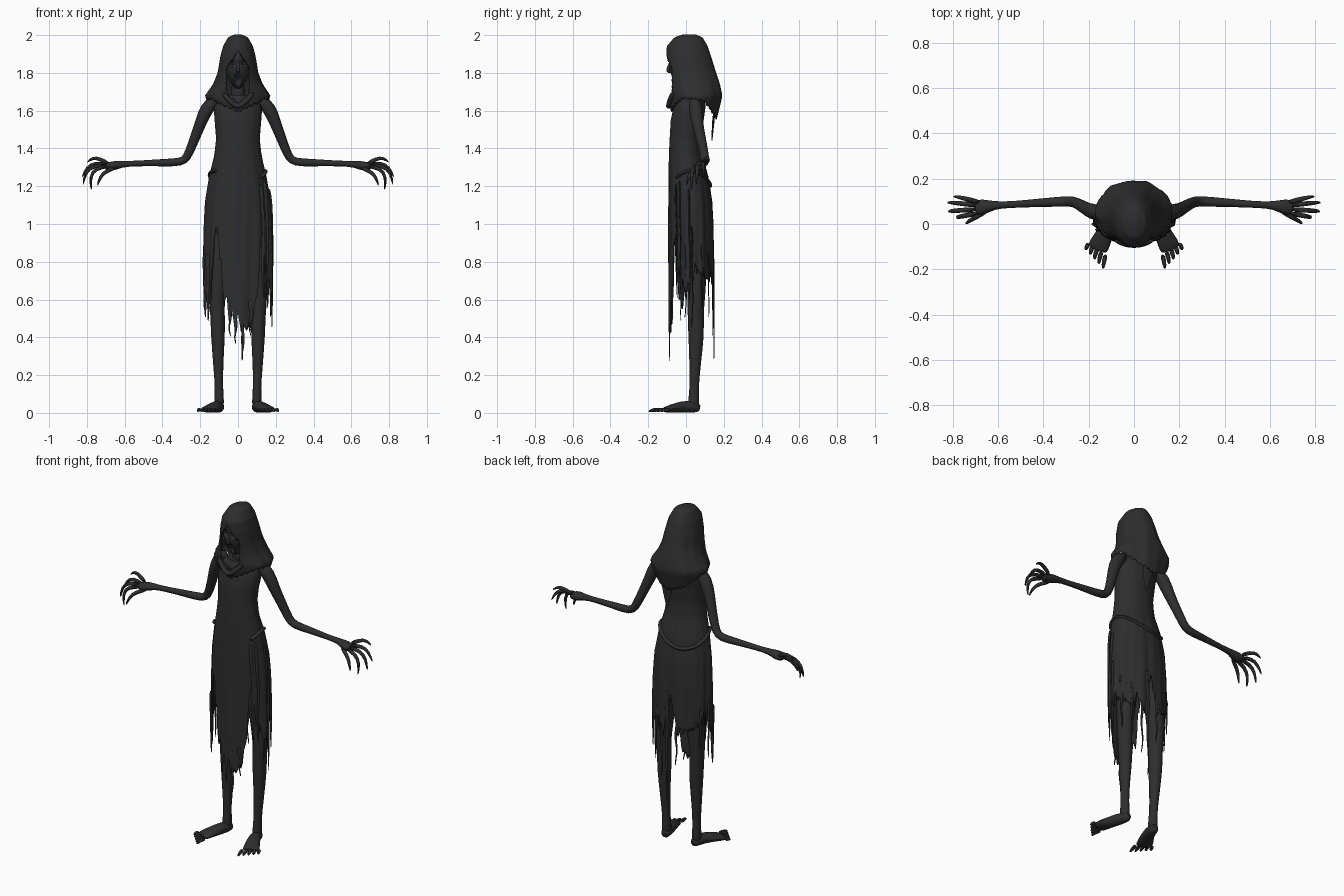
import bpy, bmesh, math, random
from mathutils import Vector

random.seed(4)
old = bpy.data.objects.get("Cube")
if old:
    bpy.data.objects.remove(old, do_unlink=True)

charcoal = bpy.data.materials.new("charcoal")
charcoal.use_nodes = True
COLOR = (0.027, 0.027, 0.027, 1)
charcoal.diffuse_color = COLOR
charcoal.node_tree.nodes["Principled BSDF"].inputs["Base Color"].default_value = COLOR


def finish(bm, name, subdivide=0, thickness=0):
    bmesh.ops.recalc_face_normals(bm, faces=bm.faces)
    mesh = bpy.data.meshes.new(name)
    bm.to_mesh(mesh)
    bm.free()
    mesh.materials.append(charcoal)
    ob = bpy.data.objects.new(name, mesh)
    bpy.context.collection.objects.link(ob)
    if thickness:
        mod = ob.modifiers.new("cloth", 'SOLIDIFY')
        mod.thickness, mod.offset = thickness, 0
    if subdivide:
        ob.modifiers.new("smooth", 'SUBSURF').levels = subdivide
        ob.modifiers["smooth"].render_levels = subdivide
    bpy.ops.object.select_all(action='DESELECT')
    ob.select_set(True)
    bpy.context.view_layer.objects.active = ob
    bpy.ops.object.shade_smooth_by_angle(angle=math.radians(40))
    return ob


def tube(name, points, ref=(0, 1, 0), sides=10, mirror=1, subdivide=1):
    """Sweep an ellipse along points of (x, y, z, half width, half depth)."""
    bm, rings = bmesh.new(), []
    path = [Vector((p[0] * mirror, p[1], p[2])) for p in points]
    for i, p in enumerate(points):
        t = (path[min(i + 1, len(path) - 1)] - path[max(i - 1, 0)]).normalized()
        side = Vector(ref).cross(t).normalized()
        up = t.cross(side)
        w, h = p[3], p[-1]
        angles = [math.tau * k / sides for k in range(sides)]
        rings.append([bm.verts.new(path[i] + side * w * math.cos(a) + up * h * math.sin(a)) for a in angles])
    for a, b in zip(rings, rings[1:]):
        for k in range(sides):
            bm.faces.new((a[k], a[k - 1], b[k - 1], b[k]))
    bm.faces.new(rings[0])
    bm.faces.new(rings[-1])
    return finish(bm, name, subdivide)


def lookup(table, key):
    """Interpolate rows sorted by rising first value."""
    key = min(max(key, table[0][0]), table[-1][0])
    for a, b in zip(table, table[1:]):
        if key <= b[0]:
            f = (key - a[0]) / (b[0] - a[0])
            return [u + (v - u) * f for u, v in zip(a[1:], b[1:])]


def on_shell(table, deg, z, grow=1.0):
    """Point on a garment; angle is 0 at the front, growing toward +x."""
    half, front, back = lookup(table, z)
    a, mid, depth = math.radians(deg), (front + back) / 2, (back - front) / 2
    return Vector((half * grow * math.sin(a), mid - depth * grow * math.cos(a), z))


def garment(name, table, top, hem, fold, cols, rows, power=1.0, hole=None, cap=False):
    bm, grid = bmesh.new(), []
    hems = [hem(360 * c / cols - 180, c) for c in range(cols)]
    for r in range(rows + 1):
        t = (r / rows) ** power
        ring = []
        for c in range(cols):
            deg = 360 * c / cols - 180
            z = top + (hems[c] - top) * t
            ring.append(bm.verts.new(on_shell(table, deg, z, 1 + fold(deg, z))))
        grid.append(ring)
    for a, b in zip(grid, grid[1:]):
        for c in range(cols):
            bm.faces.new((a[c], a[c - 1], b[c - 1], b[c]))
    if cap:
        bm.faces.new(grid[0])
    if hole:
        gone = [f for f in bm.faces if hole(f.calc_center_median())]
        bmesh.ops.delete(bm, geom=gone, context='FACES')
    return finish(bm, name, 0, 0.007)


# Ragged dress: rows of height, half width, front y, back y
DRESS = [(0.4, .178, -.088, .148), (0.7, .178, -.088, .147), (1.0, .174, -.088, .142),
         (1.12, .168, -.088, .135), (1.25, .148, -.088, .115), (1.36, .122, -.087, .085),
         (1.45, .112, -.083, .08), (1.55, .12, -.077, .09), (1.62, .125, -.062, .1),
         (1.68, .07, -.04, .09)]
HEM = [(-180, .9), (-165, .68), (-140, .72), (-110, .76), (-80, .68), (-65, .55), (-55, .6),
       (-48, .75), (-42, .98), (-36, .93), (-28, .62), (-18, .48), (-5, .42), (20, .44),
       (30, .5), (38, .72), (45, .95), (55, .72), (85, .6), (100, .74), (140, .7),
       (165, .66), (180, .9)]
TEETH = [random.uniform(.0, .13) for k in range(40)]


def dress_hem(deg, c):
    return lookup(HEM, deg)[0] + TEETH[c // 4 % 40] * abs(c % 4 - 2) / 2


def dress_fold(deg, z):
    a = math.radians(deg)
    loose = min(max((1.45 - z) / .5, .15), 1)
    return loose * (.022 * math.sin(9 * a + 2 * z) + .014 * math.sin(17 * a - 3 * z))


garment("dress", DRESS, 1.68, dress_hem, dress_fold, 144, 44, cap=True)

# Hood and shoulder cape
HOOD = [(1.54, .13, -.07, .155), (1.62, .15, -.076, .176), (1.68, .168, -.082, .19), (1.74, .127, -.088, .177),
        (1.8, .104, -.098, .157), (1.88, .091, -.102, .132), (1.94, .076, -.098, .112),
        (1.985, .05, -.06, .085), (2.0, .018, -.015, .05)]
HOOD_HEM = [(-180, 1.55), (-145, 1.58), (-105, 1.65), (-60, 1.66), (0, 1.59),
            (60, 1.66), (105, 1.65), (145, 1.58), (180, 1.55)]


def hood_fold(deg, z):
    a = math.radians(deg)
    return (2 - z) * (.05 * math.sin(7 * a + 4 * z) + .035 * math.sin(12 * a))


def face_hole(p):
    width = .062 * min(1, max(0, (1.915 - p.z) / .09)) * min(1, max(0, (p.z - 1.64) / .06))
    return p.y < 0 and abs(p.x) < width


garment("hood", HOOD, 2.0, lambda d, c: lookup(HOOD_HEM, d)[0] + .012 * (c % 3 == 0),
        hood_fold, 96, 36, 1.4, face_hole, True)
tube("cape_back_tatter", [(.02, .15, 1.6, .05, .008), (.025, .142, 1.52, .03, .006),
                          (.03, .137, 1.43, .004, .003)])

# Gaunt face with hollow eyes and open mouth
bm = bmesh.new()
bmesh.ops.create_uvsphere(bm, u_segments=32, v_segments=24, radius=1)
for v in bm.verts:
    jaw = 1 - .35 * max(0, -v.co.z)
    v.co = Vector((v.co.x * .07 * jaw, v.co.y * .075 - .012, v.co.z * .115 + 1.83))
    if v.co.y < -.02:
        for x, z, size, deep in ((-.027, 1.85, .02, .03), (.027, 1.85, .02, .03), (0, 1.765, .022, .03)):
            d = math.hypot(v.co.x - x, (v.co.z - z) * (.6 if x == 0 else 1)) / size
            v.co.y += deep * max(0, 1 - d * d)
finish(bm, "head")
tube("nose", [(0, -.075, 1.87, .007), (0, -.093, 1.83, .009), (0, -.098, 1.808, .012), (0, -.08, 1.8, .006)])
tube("neck", [(0, .01, 1.78, .04), (0, .015, 1.62, .045)])
tube("scarf_fold", [(-.085, -.07, 1.7, .012), (-.04, -.088, 1.645, .016), (0, -.09, 1.615, .018),
                    (.04, -.088, 1.645, .016), (.085, -.07, 1.7, .012)])

# Waist sash, low at the back
sash = [on_shell(DRESS, 48 + 24 * k, 1.24 + .045 * math.sin(k * .75), 1.0) for k in range(12)]
tube("waist_sash", [(*p, .022, .012) for p in sash], (0, 0, 1))

# Long torn strips hanging from the hem: angle, top, bottom, half width
STRIPS = [(8, .6, .27, .016), (-4, .6, .36, .014), (-14, .6, .4, .012), (22, .6, .42, .014),
          (172, .95, .27, .016), (160, .8, .4, .014), (-168, .8, .5, .014), (-120, .85, .62, .016),
          (-96, .9, .54, .013), (-75, .85, .5, .02), (-62, .85, .48, .018), (74, .9, .5, .014),
          (92, 1.0, .44, .014), (86, 1.2, .58, .018), (60, 1.24, .62, .02), (48, 1.22, .6, .02),
          (118, .9, .55, .015), (140, .85, .5, .014)]
for i, (deg, top, low, w) in enumerate(STRIPS):
    pts = []
    for k in range(7):
        t = k / 6
        p = on_shell(DRESS, deg + 2.5 * math.sin(k * 2 + i), top + (low - top) * t, 1.01)
        size = w * (1 - .8 * t)
        pts.append((*p, size, max(.003, size * .4)))
    tube(f"torn_strip_{i + 1}", pts, sides=6)

# Limbs, built once and mirrored
ARM = [(.11, .045, 1.665, .03), (.165, .05, 1.62, .04), (.2, .06, 1.53, .031), (.238, .085, 1.43, .026),
       (.27, .1, 1.35, .024), (.3, .1, 1.326, .024), (.4, .095, 1.325, .02), (.55, .085, 1.32, .014),
       (.62, .083, 1.317, .018), (.66, .075, 1.307, .028, .036), (.71, .072, 1.303, .018, .037)]
FINGERS = {"thumb": [(.645, .06, 1.3), (.7, .03, 1.28), (.73, .012, 1.25), (.745, .0, 1.2)],
           "index": [(.69, .048, 1.305), (.755, .035, 1.295), (.785, .03, 1.25), (.775, .028, 1.175)],
           "middle": [(.69, .065, 1.308), (.77, .06, 1.31), (.81, .058, 1.27), (.82, .055, 1.205)],
           "ring": [(.69, .083, 1.31), (.76, .09, 1.325), (.8, .094, 1.3), (.827, .095, 1.245)],
           "little": [(.68, .095, 1.315), (.73, .108, 1.345), (.77, .118, 1.352), (.8, .122, 1.325)]}
LEG = [(.09, .06, 1.0, .07), (.1, .055, .75, .056), (.113, .055, .6, .043, .047), (.108, .05, .52, .039, .043),
       (.106, .055, .42, .039, .044), (.105, .048, .25, .027, .03), (.1, .043, .13, .021, .024),
       (.1, .04, .06, .027, .03), (.1, .04, .02, .025, .03)]
FOOT = [(.092, .075, .022, .014, .018), (.097, .055, .03, .03, .03), (.11, .0, .034, .034, .034),
        (.132, -.05, .028, .042, .028), (.155, -.095, .019, .05, .019), (.165, -.118, .015, .045, .013)]
for label, s in (("left", 1), ("right", -1)):
    tube(f"{label}_arm", ARM, mirror=s, sides=12)
    for finger, joints in FINGERS.items():
        pts = [(*p, r) for p, r in zip(joints, (.013, .012, .01, .004))]
        tube(f"{label}_{finger}_finger", pts, mirror=s, sides=8)
    tube(f"{label}_leg", LEG, mirror=s, sides=14)
    tube(f"{label}_foot", FOOT, (0, 0, 1), mirror=s)
    for k in range(5):
        u = k - 2
        x, y = .162 + .019 * u, -.108 + .012 * u
        reach = .068 - .009 * k
        tube(f"{label}_toe_{k + 1}", [(x, y, .016, .012), (x + .01, y - reach * .55, .018, .011),
                                      (x + .013, y - reach, .007, .006)], (0, 0, 1), 8, s)
